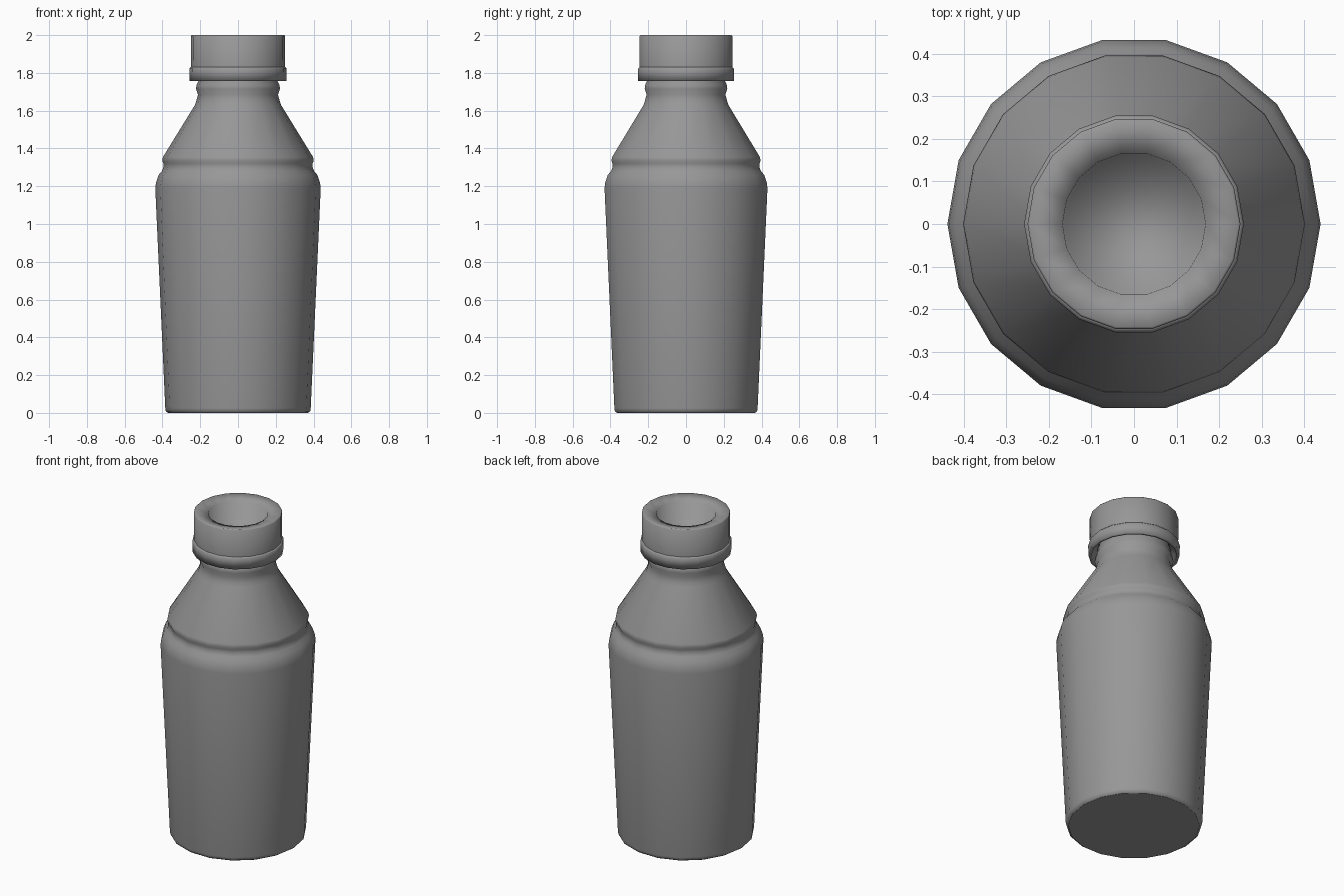
import bpy, bmesh
from math import cos, sin, tau

SIDES = 18

cube = bpy.data.objects.get("Cube")
if cube:
    bpy.data.objects.remove(cube, do_unlink=True)

# One plain grey for the whole bottle
grey = bpy.data.materials.new("grey plastic")
grey.use_nodes = True
colour = (0.31, 0.31, 0.31, 1)
grey.diffuse_color = colour
grey.node_tree.nodes["Principled BSDF"].inputs["Base Color"].default_value = colour


def lathe(name, profile):
    """Turn a (radius, height) profile around z and close both ends."""
    bm = bmesh.new()
    rings = [[bm.verts.new((r * cos(tau * i / SIDES), r * sin(tau * i / SIDES), z))
              for i in range(SIDES)] for r, z in profile]
    for low, high in zip(rings, rings[1:]):
        for i in range(SIDES):
            j = (i + 1) % SIDES
            bm.faces.new((low[i], low[j], high[j], high[i]))
    base = bm.faces.new(rings[0][::-1])
    bm.faces.new(rings[-1])
    bmesh.ops.recalc_face_normals(bm, faces=bm.faces[:])
    for face in bm.faces:
        face.smooth = face is not base
    mesh = bpy.data.meshes.new(name)
    bm.to_mesh(mesh)
    bm.free()
    mesh.materials.append(grey)
    obj = bpy.data.objects.new(name, mesh)
    bpy.context.collection.objects.link(obj)
    return obj


# Tapered body, grooved shoulder and neck
lathe("bottle_body", [
    (0.370, 0.0), (0.382, 0.008), (0.385, 0.025),
    (0.438, 1.19), (0.434, 1.22), (0.420, 1.26), (0.403, 1.28),
    (0.395, 1.30), (0.395, 1.32), (0.401, 1.335), (0.397, 1.355),
    (0.228, 1.63), (0.220, 1.655), (0.212, 1.685), (0.222, 1.715),
    (0.220, 1.735), (0.208, 1.76), (0.205, 1.81)])

# Band under the cap, hollow beneath
lathe("cap_band", [
    (0.19, 1.80), (0.236, 1.80), (0.240, 1.757), (0.257, 1.757),
    (0.258, 1.822), (0.250, 1.83), (0.19, 1.83)])

# Cap with a sunken top
lathe("cap", [
    (0.249, 1.81), (0.250, 1.995), (0.245, 2.0),
    (0.168, 1.985), (0.160, 1.88)])
